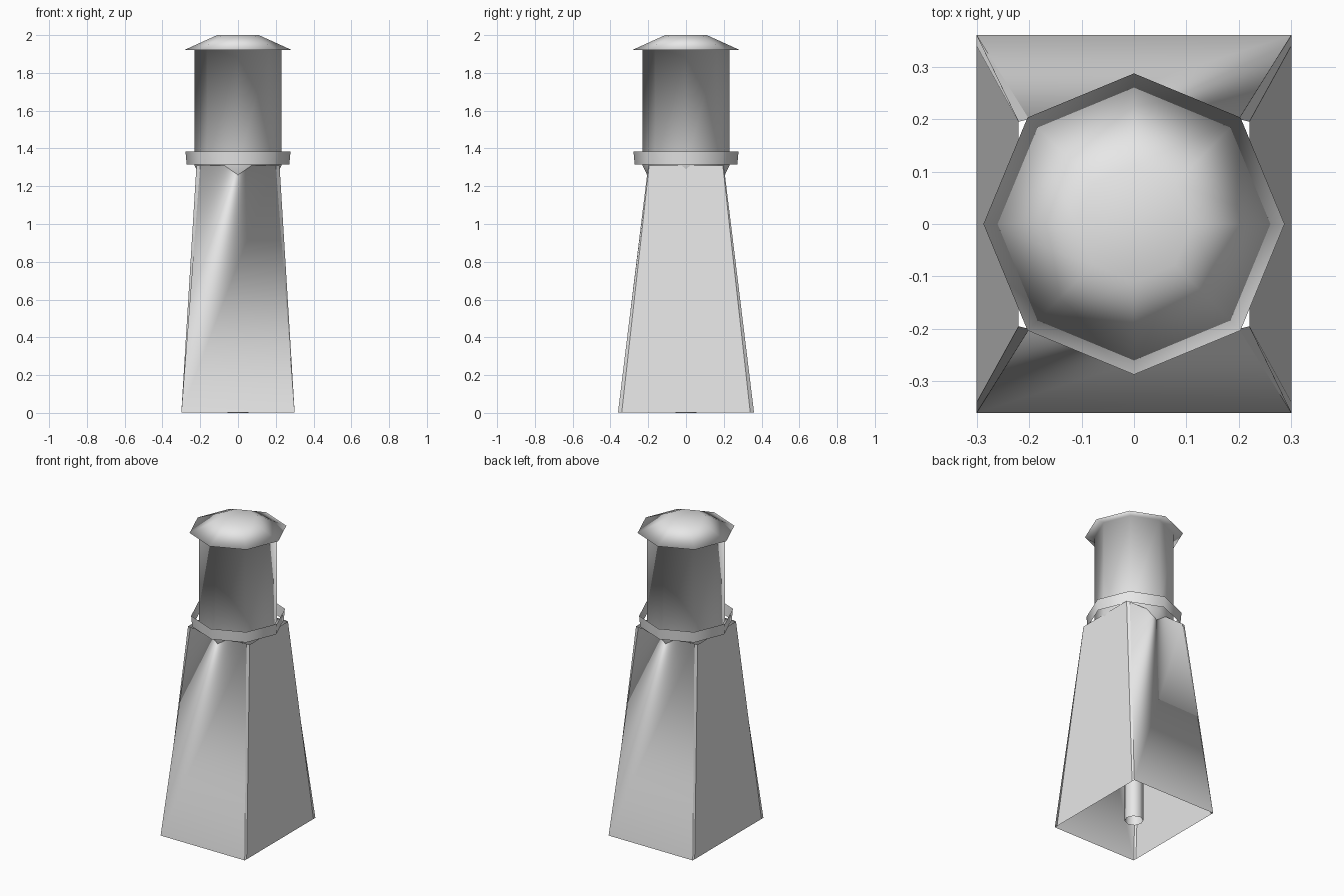
import bpy, bmesh, math

if "Cube" in bpy.data.objects:
    bpy.data.objects.remove(bpy.data.objects["Cube"])

grey = bpy.data.materials.new("plain_grey")
grey.diffuse_color = (0.8, 0.8, 0.8, 1)
grey.use_nodes = True
grey.node_tree.nodes["Principled BSDF"].inputs["Base Color"].default_value = grey.diffuse_color


def finish(name, bm, smooth=False):
    me = bpy.data.meshes.new(name)
    bm.to_mesh(me)
    bm.free()
    me.materials.append(grey)
    if smooth:
        me.shade_smooth()
    ob = bpy.data.objects.new(name, me)
    bpy.context.collection.objects.link(ob)
    return ob


def lathe(name, profile, sides=8, cap_end=False):
    """Spin (radius, z) points, outer side on the right of travel, into a smooth shell."""
    bm = bmesh.new()
    rings = []
    for r, z in profile:
        rings.append([bm.verts.new((r * math.cos(2 * math.pi * i / sides),
                                    r * math.sin(2 * math.pi * i / sides), z))
                      for i in range(sides)])
    for a, b in zip(rings, rings[1:]):
        for i in range(sides):
            j = (i + 1) % sides
            bm.faces.new((a[i], a[j], b[j], b[i]))
    if cap_end:
        bm.faces.new(rings[-1])
    return finish(name, bm, smooth=True)


Z_LOW, Z_TOP = 0.003, 1.31


def wall(name, turn, half_low, out_low, half_top, out_top, hem=0):
    """Leaning sheet facing -y, turned about z; a hem folds its sides back at the top."""
    c, s = round(math.cos(turn)), round(math.sin(turn))
    bm = bmesh.new()

    def vert(x, y, z):
        return bm.verts.new((c * x - s * y, s * x + c * y, z))

    bl, br = vert(-half_low, -out_low, Z_LOW), vert(half_low, -out_low, Z_LOW)
    tr, tl = vert(half_top, -out_top, Z_TOP), vert(-half_top, -out_top, Z_TOP)
    bm.faces.new((bl, br, tr))
    bm.faces.new((bl, tr, tl))
    if hem:
        bm.faces.new((tr, br, vert(half_top - hem, -out_top + 0.02, Z_TOP)))
        bm.faces.new((bl, tl, vert(-half_top + hem, -out_top + 0.02, Z_TOP)))
    return finish(name, bm, smooth=bool(hem))


# four leaning walls of the open-bottomed stand
q = math.pi / 2
wall("front_wall", 0, 0.30, 0.36, 0.20, 0.20, hem=0.08)
wall("back_wall", 2 * q, 0.30, 0.36, 0.20, 0.20, hem=0.08)
wall("right_wall", q, 0.34, 0.30, 0.195, 0.22)
wall("left_wall", -q, 0.34, 0.30, 0.195, 0.22)

# narrow strips closing the four corners of the stand
bm = bmesh.new()
for sx in (-1, 1):
    for sy in (-1, 1):
        pts = [(0.30, 0.36, Z_LOW), (0.30, 0.34, Z_LOW),
               (0.22, 0.195, Z_TOP), (0.20, 0.20, Z_TOP)]
        vs = [bm.verts.new((sx * x, sy * y, z)) for x, y, z in pts]
        if sx * sy > 0:
            vs.reverse()
        f = bm.faces.new(vs)
        f.normal_update()
        if f.normal.x * sx + f.normal.y * sy < 0:
            f.normal_flip()
finish("corner_strips", bm)

# centre pipe under the tank
lathe("centre_pipe", [(0.055, 0.0), (0.055, 1.15)])

# tank: tapered bottom, drum, eave underside and shallow roof in one smooth shell
lathe("tank_and_roof", [(0.05, 1.10), (0.14, 1.12), (0.23, 1.31), (0.23, 1.92),
                        (0.287, 1.92), (0.11, 2.0)], cap_end=True)

# walkway band around the tank, open above and below
lathe("walkway_band", [(0.272, 1.315), (0.278, 1.385)])
